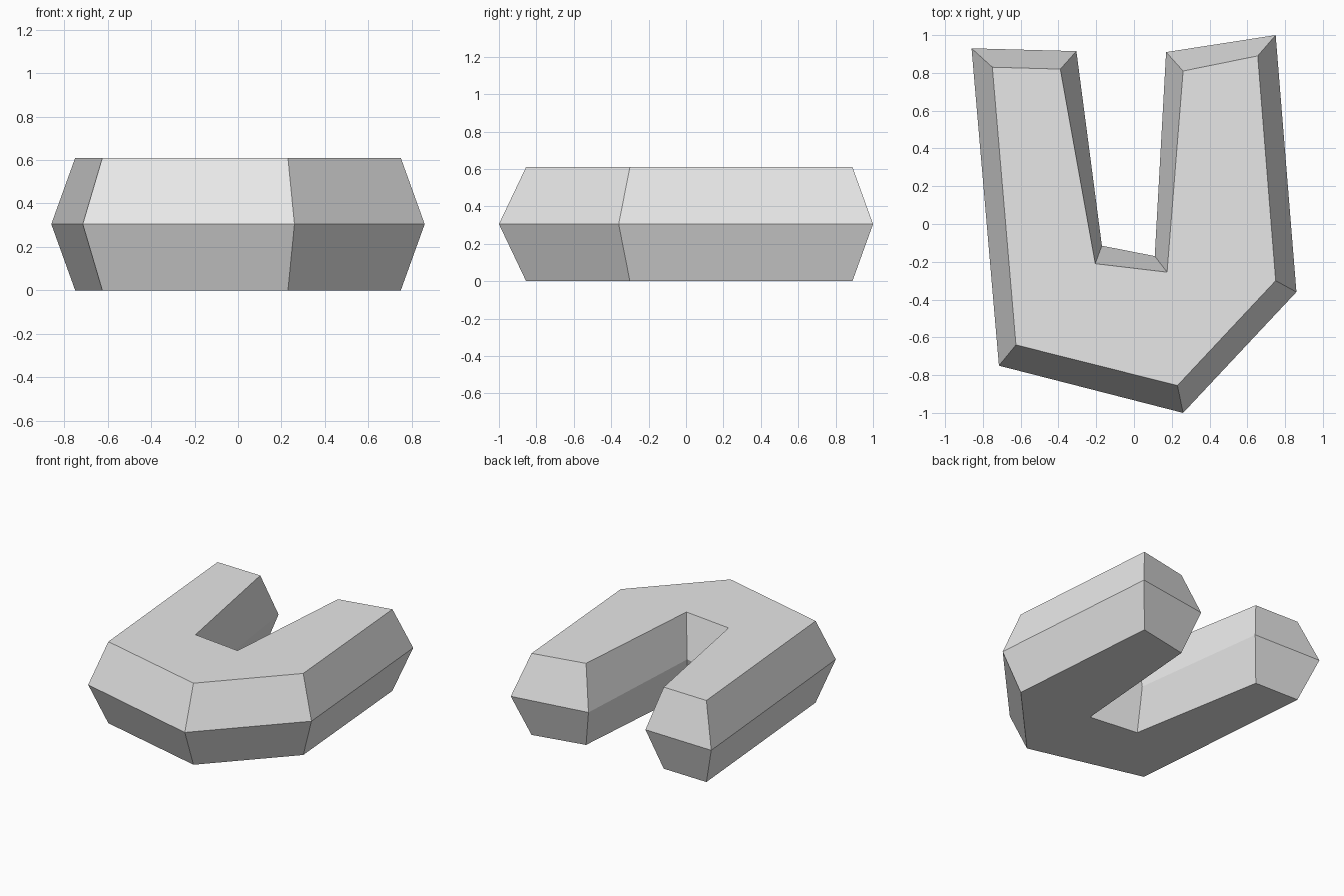
import bpy
import bmesh

if "Cube" in bpy.data.objects:
    bpy.data.objects.remove(bpy.data.objects["Cube"], do_unlink=True)

HEIGHT = 0.61

# Plain stone grey
grey = bpy.data.materials.new("light_grey")
grey.use_nodes = True
colour = (0.8, 0.8, 0.8, 1.0)
grey.diffuse_color = colour
grey.node_tree.nodes["Principled BSDF"].inputs["Base Color"].default_value = colour

# Horseshoe outline, counter-clockwise: widest at mid height, narrower at top and bottom
waist = [(-.86, .93), (-.715, -.75), (.26, -1), (.86, -.36), (.75, 1),
         (.17, .91), (.11, -.17), (-.17, -.115), (-.305, .915)]
rim = [(-.75, .83), (-.625, -.64), (.23, -.855), (.75, -.30), (.655, .89),
       (.26, .81), (.175, -.255), (-.205, -.21), (-.39, .82)]

bm = bmesh.new()


def ring(outline, z):
    return [bm.verts.new((x, y, z)) for x, y in outline]


def bridge(low, high):
    for i in range(len(low)):
        j = (i + 1) % len(low)
        bm.faces.new((low[i], low[j], high[j], high[i]))


# Bevelled body with flat caps
bottom, middle, top = ring(rim, 0), ring(waist, HEIGHT / 2), ring(rim, HEIGHT)
bridge(bottom, middle)
bridge(middle, top)
bm.faces.new(top)
bm.faces.new(bottom[::-1])
bmesh.ops.recalc_face_normals(bm, faces=bm.faces)

mesh = bpy.data.meshes.new("horseshoe_block")
bm.to_mesh(mesh)
bm.free()
mesh.materials.append(grey)
block = bpy.data.objects.new("horseshoe_block", mesh)
bpy.context.collection.objects.link(block)
